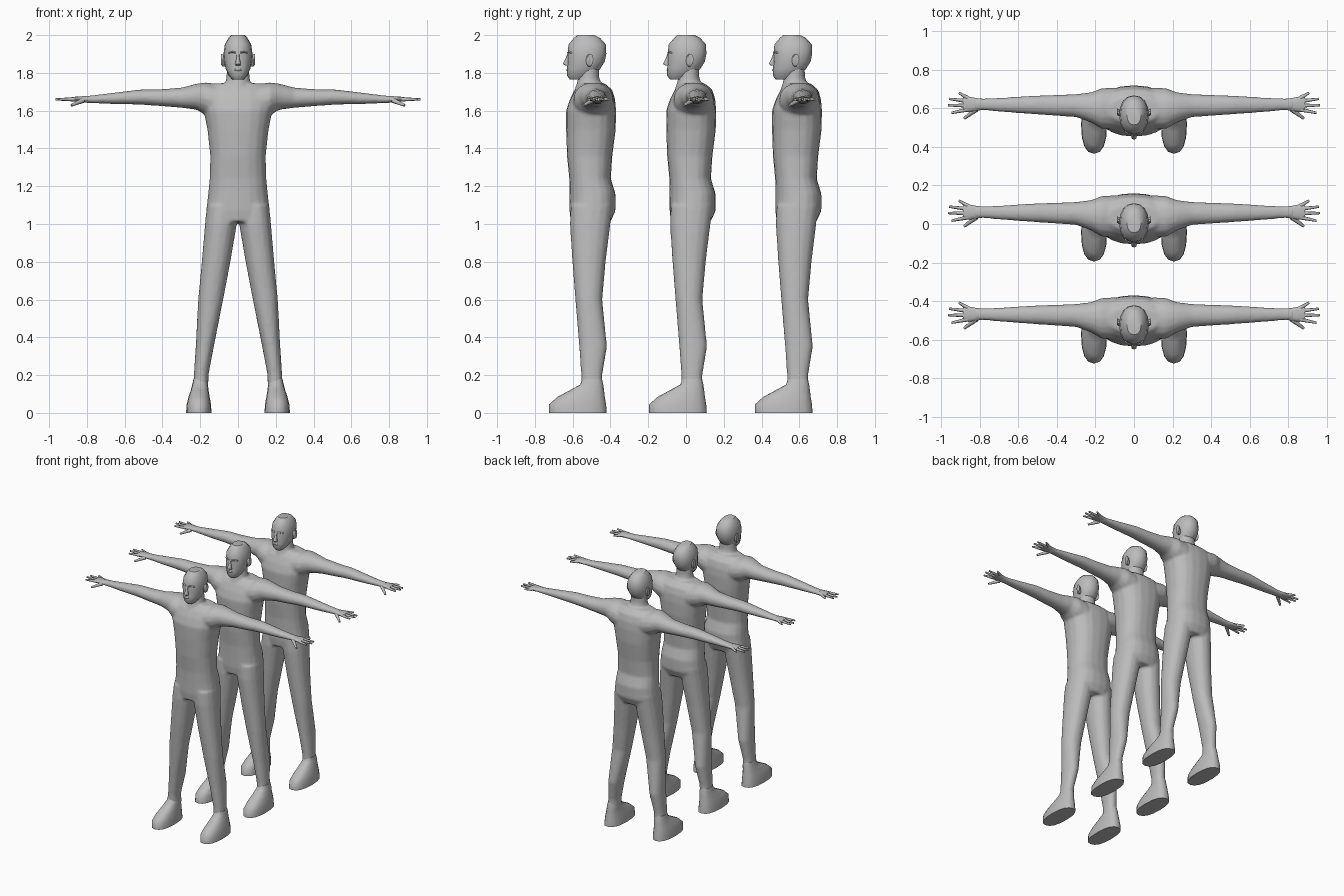
import bpy, bmesh, math
from mathutils import Vector

cube = bpy.data.objects.get("Cube")
if cube:
    bpy.data.objects.remove(cube, do_unlink=True)

grey = bpy.data.materials.new("plain grey")
grey.use_nodes = True
grey.diffuse_color = (0.5, 0.5, 0.5, 1)
grey.node_tree.nodes["Principled BSDF"].inputs["Base Color"].default_value = (0.5, 0.5, 0.5, 1)

ROWS = {"front": -0.53, "middle": 0.0, "back": 0.56}
SIDES = (1, -1)


def loft(bm, axis, rings, side=1, sides=16, power=2.4):
    """Skin rounded sections; each ring is position, then low/high of the two other axes."""
    loops = []
    for pos, a0, a1, b0, b1 in rings:
        loop = []
        for i in range(sides):
            t = math.tau * i / sides
            c, s = math.cos(t), math.sin(t)
            a = (a0 + a1) / 2 + (a1 - a0) / 2 * math.copysign(abs(c) ** (2 / power), c)
            b = (b0 + b1) / 2 + (b1 - b0) / 2 * math.copysign(abs(s) ** (2 / power), s)
            x, y, z = {"x": (pos, a, b), "y": (a, pos, b), "z": (a, b, pos)}[axis]
            loop.append(bm.verts.new((side * x, y, z)))
        loops.append(loop)
    for lo, hi in zip(loops, loops[1:]):
        for i in range(sides):
            j = (i + 1) % sides
            bm.faces.new((lo[i], lo[j], hi[j], hi[i]))
    bm.faces.new(loops[0])
    bm.faces.new(loops[-1])


def stick(bm, start, end, r0, r1, side=1):
    """Tapered finger between two points."""
    a, b = Vector(start), Vector(end)
    a.x *= side
    b.x *= side
    d = b - a
    m = d.to_track_quat("Z", "Y").to_matrix().to_4x4()
    m.translation = (a + b) / 2
    bmesh.ops.create_cone(bm, cap_ends=True, segments=8, radius1=r0, radius2=r1,
                          depth=d.length, matrix=m)


def finish(bm, name, angle=50, blend=False):
    """Store the part once and place it in every row."""
    bmesh.ops.recalc_face_normals(bm, faces=bm.faces)
    mesh = bpy.data.meshes.new(name)
    bm.to_mesh(mesh)
    bm.free()
    mesh.materials.append(grey)
    mesh.polygons.foreach_set("use_smooth", [True] * len(mesh.polygons))
    if not blend:
        mesh.set_sharp_from_angle(angle=math.radians(angle))
    for row, y in ROWS.items():
        ob = bpy.data.objects.new(f"{row}_{name}", mesh)
        ob.location.y = y
        bpy.context.collection.objects.link(ob)
        if blend:
            rm = ob.modifiers.new("fuse", "REMESH")
            rm.mode = "VOXEL"
            rm.voxel_size = 0.009
            rm.use_smooth_shade = True
            sm = ob.modifiers.new("soften", "SMOOTH")
            sm.factor = 0.5
            sm.iterations = 6


# Body: torso, neck, legs and arms fused into one skin
body = bmesh.new()
torso = [(1.01, .16, -.08, .13), (1.07, .168, -.087, .157), (1.16, .158, -.087, .157),
         (1.24, .15, -.088, .132), (1.36, .147, -.1, .14), (1.5, .162, -.105, .158),
         (1.6, .182, -.105, .16), (1.66, .185, -.085, .155), (1.71, .17, -.06, .14),
         (1.745, .13, -.03, .1)]
loft(body, "z", [(z, -w, w, f, b) for z, w, f, b in torso], sides=20)
neck = [(1.68, .085, -.07, .11), (1.74, .067, -.05, .082), (1.78, .062, -.04, .07),
        (1.84, .058, -.03, .07)]
loft(body, "z", [(z, -w, w, f, b) for z, w, f, b in neck], power=2)
for s in SIDES:
    loft(body, "z", [(1.1, .008, .165, -.08, .14), (1.0, .006, .175, -.085, .13),
                     (.8, .04, .192, -.072, .105), (.6, .078, .211, -.056, .087),
                     (.35, .128, .224, -.036, .112), (.2, .156, .234, -.025, .087),
                     (.09, .158, .24, -.025, .088)], s, power=2.2)
    loft(body, "x", [(.1, -.07, .15, 1.55, 1.74), (.17, -.065, .145, 1.575, 1.75),
                     (.22, -.035, .125, 1.605, 1.743), (.3, -.005, .115, 1.615, 1.722),
                     (.42, .003, .11, 1.625, 1.713), (.52, .01, .107, 1.632, 1.712),
                     (.66, .02, .098, 1.635, 1.695), (.78, .03, .092, 1.64, 1.68),
                     (.83, .03, .092, 1.642, 1.678)], s, power=2.1)
finish(body, "body", blend=True)

# Feet with flat soles
feet = bmesh.new()
for s in SIDES:
    loft(feet, "z", [(0, .14, .275, -.195, .11), (.045, .143, .272, -.195, .107),
                     (.085, .15, .262, -.15, .1), (.12, .156, .25, -.085, .096),
                     (.15, .159, .242, -.03, .092), (.18, .163, .236, -.02, .085)], s)
finish(feet, "feet")

# Hands: palm, four spread fingers and a lower thumb
hands = bmesh.new()
for s in SIDES:
    loft(hands, "x", [(.78, .034, .09, 1.645, 1.676), (.82, .028, .094, 1.645, 1.675),
                      (.86, .022, .102, 1.648, 1.674), (.888, .026, .1, 1.65, 1.67)], s, 12)
    for root, tip, reach in ((.095, .122, .91), (.078, .09, .96), (.055, .057, .965), (.034, .017, .948)):
        stick(hands, (.865, root, 1.66), (reach, tip, 1.66), .011, .006, s)
    stick(hands, (.82, .035, 1.655), (.882, -.012, 1.628), .014, .007, s)
finish(hands, "hands")

# Head with a cropped crown
head = bmesh.new()
skull = [(1.765, .03, -.085, .0), (1.785, .048, -.1, .035), (1.82, .065, -.1, .075),
         (1.86, .074, -.097, .1), (1.9, .077, -.097, .108), (1.95, .07, -.092, .106),
         (1.985, .05, -.063, .075), (2.0, .036, -.045, .045)]
loft(head, "z", [(z, -w, w, f, b) for z, w, f, b in skull], power=2.2)
finish(head, "head", 40)

# Face: nose wedge, brows, lips
face = bmesh.new()
loft(face, "z", [(1.838, -.014, .014, -.108, -.085), (1.848, -.015, .015, -.122, -.085),
                 (1.875, -.009, .009, -.108, -.085), (1.905, -.007, .007, -.097, -.085)], sides=8)
loft(face, "z", [(1.808, -.018, .018, -.1, -.08), (1.815, -.022, .022, -.104, -.08),
                 (1.822, -.018, .018, -.1, -.08)], sides=8)
for s in SIDES:
    loft(face, "x", [(.012, -.099, -.08, 1.902, 1.912), (.03, -.096, -.075, 1.906, 1.916),
                     (.05, -.083, -.06, 1.902, 1.91)], s, 8)
finish(face, "face")

# Ears
ears = bmesh.new()
for s in SIDES:
    loft(ears, "x", [(.06, .005, .03, 1.835, 1.89), (.08, .0, .036, 1.832, 1.9),
                     (.089, .008, .04, 1.84, 1.902)], s, 10, 2)
finish(ears, "ears")
